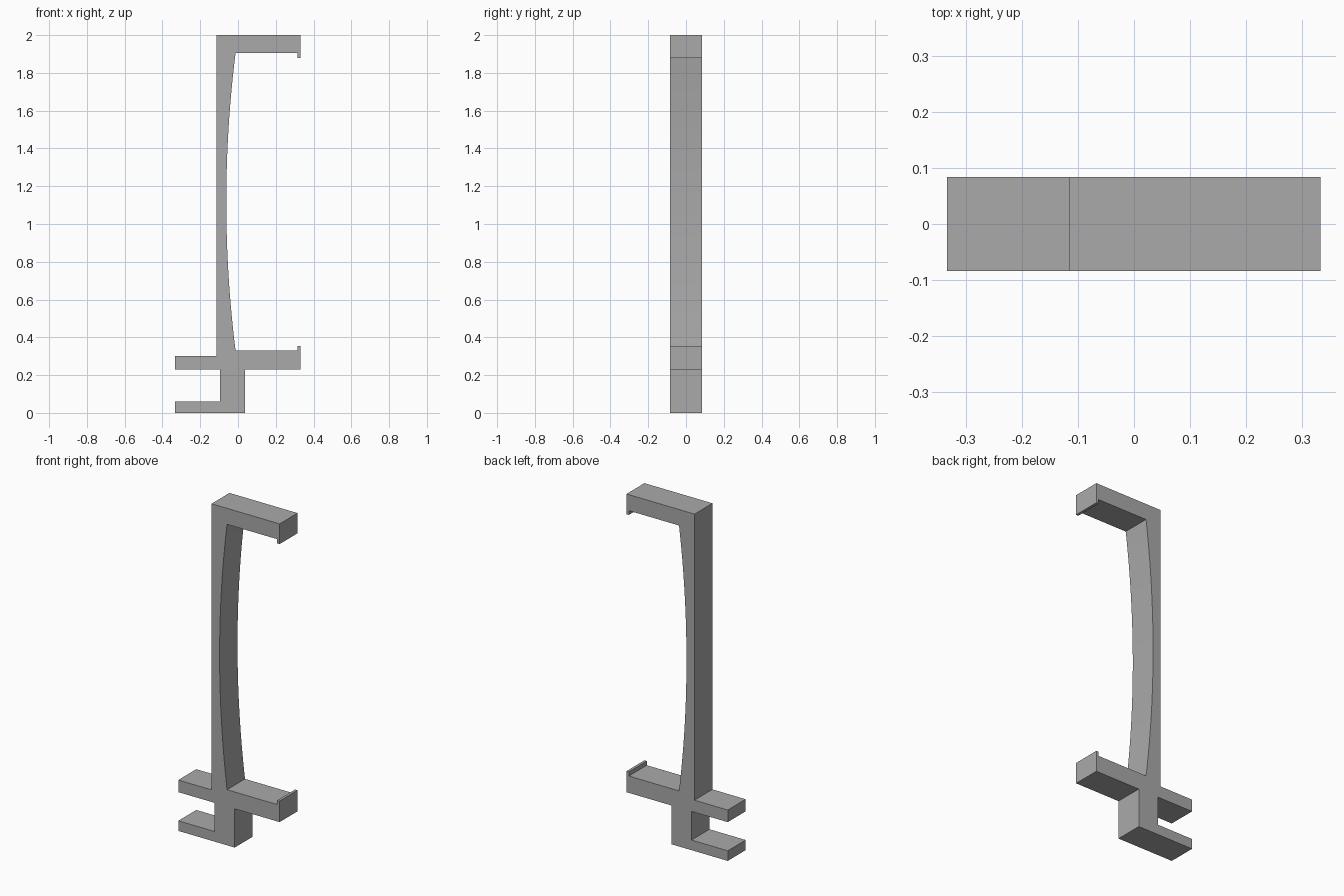
import bpy
import bmesh
import math

cube = bpy.data.objects.get("Cube")
if cube:
    bpy.data.objects.remove(cube, do_unlink=True)

DEPTH = 0.168
ARC_STEPS = 32

# Plain grey plastic
grey = bpy.data.materials.new("grey_plastic")
grey.use_nodes = True
colour = (0.4, 0.4, 0.4, 1)
grey.diffuse_color = colour
grey.node_tree.nodes["Principled BSDF"].inputs["Base Color"].default_value = colour


def bowed_edge(x, z_low, z_high, sag):
    """Shallow circular arc rising from z_low to z_high, dipping toward -x."""
    half = (z_high - z_low) / 2
    radius = (half ** 2 + sag ** 2) / (2 * sag)
    sweep = math.asin(half / radius)
    middle = (z_high + z_low) / 2
    points = []
    for i in range(ARC_STEPS + 1):
        a = sweep * (2 * i / ARC_STEPS - 1)
        points.append((x - sag + radius * (1 - math.cos(a)),
                       middle + radius * math.sin(a)))
    return points


# Foot, stem and lower arm with its raised lip
lower = [(-0.333, 0), (0.037, 0), (0.037, 0.23), (0.332, 0.23),
         (0.332, 0.355), (0.316, 0.355), (0.316, 0.33)]
# Upper arm with its hanging lip
upper = [(0.316, 1.905), (0.316, 1.88), (0.332, 1.88), (0.332, 2), (-0.115, 2)]
# Straight back of the post and the rear clip
rear = [(-0.115, 0.302), (-0.333, 0.302), (-0.333, 0.23),
        (-0.095, 0.23), (-0.095, 0.06), (-0.333, 0.06)]
profile = lower + bowed_edge(-0.013, 0.33, 1.905, 0.049) + upper + rear

# Extrude the profile through the depth of the bracket
bm = bmesh.new()
face = bm.faces.new([bm.verts.new((x, -DEPTH / 2, z)) for x, z in profile])
result = bmesh.ops.extrude_face_region(bm, geom=[face], use_keep_orig=True)
moved = [v for v in result["geom"] if isinstance(v, bmesh.types.BMVert)]
bmesh.ops.translate(bm, verts=moved, vec=(0, DEPTH, 0))
bmesh.ops.recalc_face_normals(bm, faces=bm.faces)

mesh = bpy.data.meshes.new("clip_bracket")
bm.to_mesh(mesh)
bm.free()
mesh.materials.append(grey)
bracket = bpy.data.objects.new("clip_bracket", mesh)
bpy.context.collection.objects.link(bracket)

# Smooth the bowed face, keep corners sharp
bpy.ops.object.select_all(action="DESELECT")
bracket.select_set(True)
bpy.context.view_layer.objects.active = bracket
bpy.ops.object.shade_smooth_by_angle(angle=math.radians(20))
